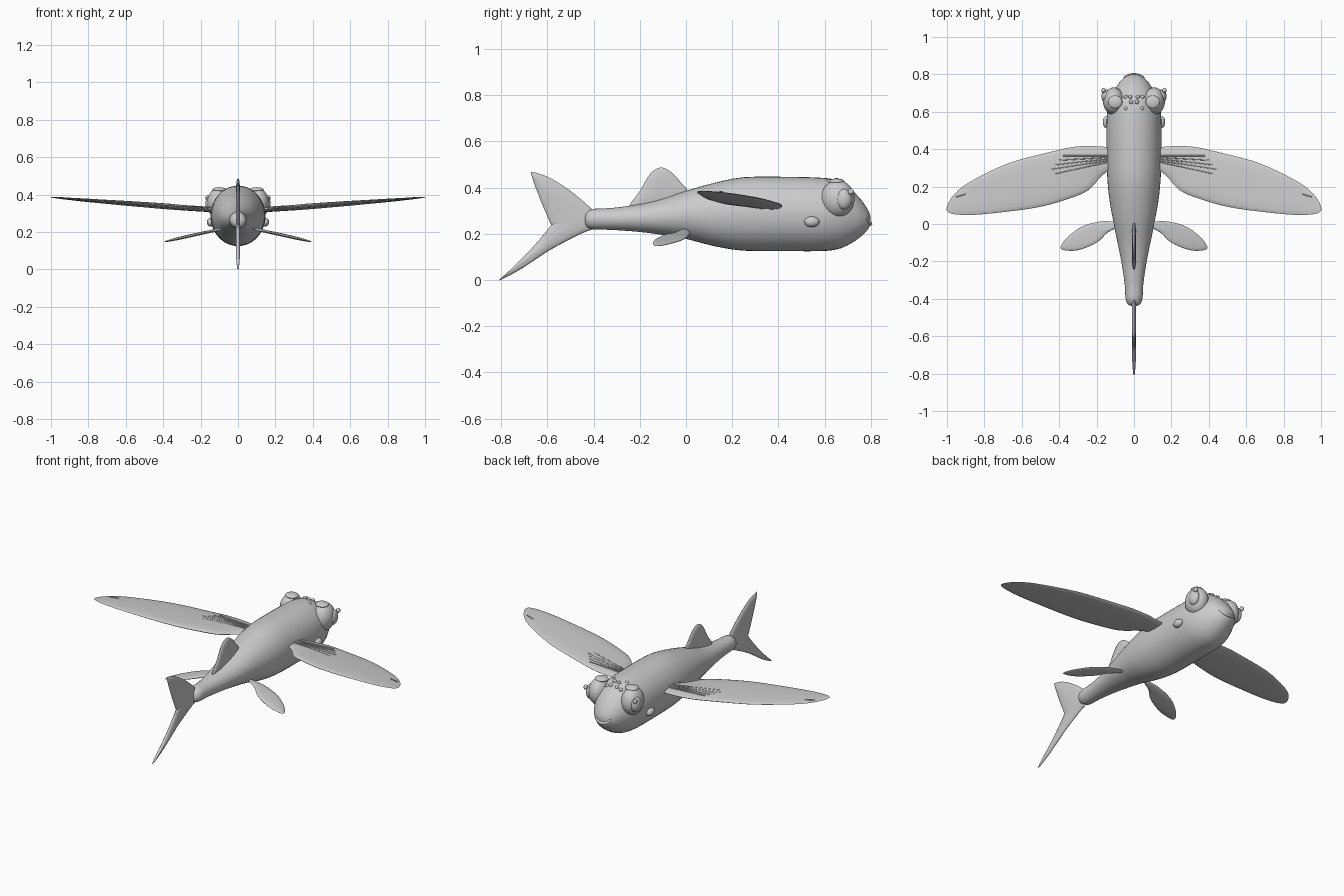
import bpy, bmesh, math
from mathutils import Vector

if "Cube" in bpy.data.objects:
    bpy.data.objects.remove(bpy.data.objects["Cube"])

grey = bpy.data.materials.new("light grey")
grey.diffuse_color = (0.6, 0.6, 0.6, 1)
grey.use_nodes = True
grey.node_tree.nodes["Principled BSDF"].inputs["Base Color"].default_value = grey.diffuse_color


def finish(obj, angle=50):
    obj.data.materials.clear()
    obj.data.materials.append(grey)
    bpy.ops.object.select_all(action='DESELECT')
    obj.select_set(True)
    bpy.context.view_layer.objects.active = obj
    bpy.ops.object.shade_smooth_by_angle(angle=math.radians(angle))
    return obj


def from_bmesh(name, bm):
    bmesh.ops.recalc_face_normals(bm, faces=bm.faces)
    mesh = bpy.data.meshes.new(name)
    bm.to_mesh(mesh)
    bm.free()
    obj = bpy.data.objects.new(name, mesh)
    bpy.context.collection.objects.link(obj)
    return finish(obj)


def spline(points, steps, closed):
    """Smooth rounded path through the given points."""
    n = len(points)
    get = (lambda i: Vector(points[i % n])) if closed else \
          (lambda i: Vector(points[max(0, min(n - 1, i))]))
    out = []
    for i in range(n if closed else n - 1):
        a, b, c, d = get(i - 1), get(i), get(i + 1), get(i + 2)
        for k in range(steps):
            t = k / steps
            out.append(0.5 * (2 * b + (c - a) * t + (2 * a - 5 * b + 4 * c - d) * t * t
                              + (3 * b - a - 3 * c + d) * t ** 3))
    if not closed:
        out.append(get(n - 1))
    return out


def fin(name, outline, centre, place, steps=4):
    """Lens-shaped fin; place(u, v, w) maps outline and thickness (-1..1) to space."""
    pts, c = spline(outline, steps, True), Vector(centre)
    bm = bmesh.new()
    rings = []
    for s, w in ((.55, -1), (.85, -.7), (.97, -.35), (1, 0), (.97, .35), (.85, .7), (.55, 1)):
        rings.append([bm.verts.new(place(*(c + (p - c) * s), w)) for p in pts])
    n = len(pts)
    for r0, r1 in zip(rings, rings[1:]):
        for i in range(n):
            bm.faces.new((r0[i], r0[(i + 1) % n], r1[(i + 1) % n], r1[i]))
    for ring, w in ((rings[0], -1), (rings[-1], 1)):
        hub = bm.verts.new(place(*c, w))
        for i in range(n):
            bm.faces.new((ring[i], ring[(i + 1) % n], hub))
    return from_bmesh(name, bm)


def ball(name, loc, size, segments=24):
    bm = bmesh.new()
    bmesh.ops.create_uvsphere(bm, u_segments=segments, v_segments=segments // 2, radius=1)
    for v in bm.verts:
        v.co = Vector(loc) + Vector([a * b for a, b in zip(v.co, size)])
    return from_bmesh(name, bm)


def tube(name, points, radius):
    curve = bpy.data.curves.new(name, 'CURVE')
    curve.dimensions = '3D'
    curve.bevel_depth, curve.bevel_resolution, curve.use_fill_caps = radius, 2, True
    s = curve.splines.new('POLY')
    s.points.add(len(points) - 1)
    for p, co in zip(s.points, points):
        p.co = (*co, 1)
    obj = bpy.data.objects.new(name, curve)
    bpy.context.collection.objects.link(obj)
    bpy.ops.object.select_all(action='DESELECT')
    obj.select_set(True)
    bpy.context.view_layer.objects.active = obj
    bpy.ops.object.convert(target='MESH')
    return finish(bpy.context.object)


# Body: ellipse sections given as (y, bottom, top, half width)
sections = [(-.438, .25, .272, .012), (-.43, .23, .292, .032), (-.40, .219, .308, .045),
            (-.32, .217, .312, .05), (-.2, .208, .328, .068), (-.1, .195, .352, .088),
            (0, .178, .386, .108), (.12, .147, .42, .13), (.25, .127, .445, .143),
            (.42, .125, .447, .147), (.58, .125, .443, .145), (.65, .132, .433, .132),
            (.70, .15, .405, .112), (.75, .182, .358, .083), (.785, .215, .31, .05),
            (.798, .24, .28, .02)]
bm = bmesh.new()
rings = []
for y, low, high, half in [(p.x, p.y, p.z, p.w) for p in spline(sections, 3, False)]:
    rings.append([bm.verts.new((half * math.cos(a), y,
                                (low + high) / 2 + (high - low) / 2 * math.sin(a)))
                  for a in [math.tau * i / 40 for i in range(40)]])
for r0, r1 in zip(rings, rings[1:]):
    for i in range(40):
        bm.faces.new((r0[i], r0[(i + 1) % 40], r1[(i + 1) % 40], r1[i]))
bm.faces.new(rings[0])
bm.faces.new(rings[-1])
from_bmesh("body", bm)

# Upright fins on the centre line
fin("dorsal_fin", [(-.245, .31), (-.20, .385), (-.155, .46), (-.11, .487), (-.065, .468),
                   (-.025, .425), (.005, .37), (-.12, .31)], (-.12, .38),
    lambda u, v, w: (.011 * w, u, v))
fin("tail_fin", [(-.39, .285), (-.48, .37), (-.585, .44), (-.662, .467), (-.668, .45),
                 (-.63, .345), (-.59, .25), (-.59, .23), (-.67, .135), (-.76, .045),
                 (-.806, .004), (-.80, .002), (-.715, .047), (-.585, .132), (-.455, .2),
                 (-.39, .23)], (-.49, .25),
    lambda u, v, w: (.012 * w, u, v))


def wing_z(x, y):
    return .318 + .064 * (x - .15) + .05 * (.34 - y)


wing = [(.08, .395), (.15, .412), (.30, .415), (.46, .382), (.67, .325), (.86, .235), (.95, .17),
        (.998, .10), (.988, .06), (.89, .048), (.73, .06), (.51, .09), (.35, .135),
        (.245, .18), (.17, .26), (.08, .33)]
pelvic = [(.07, .005), (.165, .015), (.27, -.01), (.35, -.065), (.388, -.112), (.383, -.138),
          (.30, -.14), (.20, -.10), (.14, -.045), (.08, -.015)]

for side, m in (("right", 1), ("left", -1)):
    # Wide gliding wings with raised rays
    fin(side + "_wing", wing, (.5, .23),
        lambda u, v, w: (m * u, v, wing_z(u, v) + w * (.016 - .011 * u)))
    for i in range(5):
        ends = [(.13, .365 - .008 * i), (.44 - .02 * abs(i - 3), .365 - .024 * i)]
        tube(f"{side}_wing_ray_{i}", [(m * x, y, wing_z(x, y) + .015 - .011 * x)
                                      for x, y in ends], .003)
    tube(side + "_wing_tip_ray", [(m * x, y, wing_z(x, y) + .005)
                                  for x, y in ((.90, .16), (.95, .145))], .003)
    # Small lower fins
    fin(side + "_pelvic_fin", pelvic, (.22, -.05),
        lambda u, v, w: (m * u, v, .213 - .21 * (u - .1) + .1 * v * (u - .1) + .008 * w))
    # Eyes, lids and cheeks
    ball(side + "_eye", (m * .108, .657, .352), (.058, .073, .08), 32)
    ball(side + "_iris", (m * .148, .683, .35), (.026, .036, .045))
    ball(side + "_eye_glint", (m * .163, .714, .382), (.012, .013, .014), 16)
    ball(side + "_eyelid", (m * .1, .652, .426), (.038, .035, .013))
    ball(side + "_cheek", (m * .145, .545, .252), (.022, .033, .023))
    # Forehead spots
    for i, (x, y, z) in enumerate(((.015, .652, .433), (.042, .618, .428),
                                   (.045, .68, .408), (.02, .68, .418))):
        ball(f"{side}_spot_{i}", (m * x, y, z), (.011, .011, .009), 12)

# Smiling mouth
tube("mouth", spline([(-.05, .779, .268), (-.03, .792, .25), (0, .798, .243),
                      (.03, .792, .25), (.05, .779, .268)], 5, False), .009)
